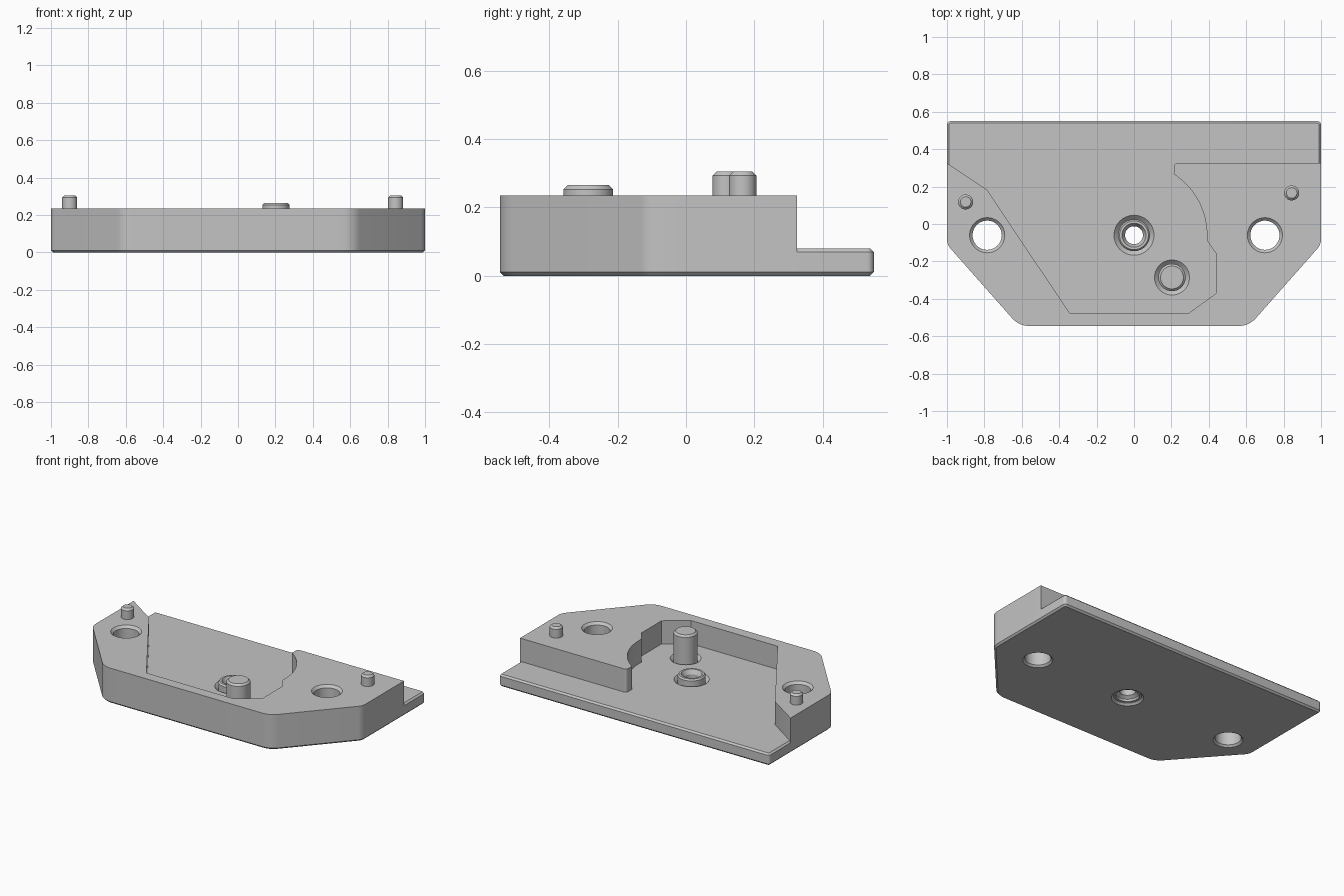
import bpy, bmesh, math
from mathutils import Vector

if "Cube" in bpy.data.objects:
    bpy.data.objects.remove(bpy.data.objects["Cube"])

GREY = (0.55, 0.55, 0.55, 1)
metal = bpy.data.materials.new("plain grey")
metal.use_nodes = True
metal.diffuse_color = GREY
metal.node_tree.nodes["Principled BSDF"].inputs["Base Color"].default_value = GREY

FLOOR, TOP, CH = 0.08, 0.235, 0.011


def make_object(name, bm):
    bmesh.ops.recalc_face_normals(bm, faces=bm.faces)
    mesh = bpy.data.meshes.new(name)
    bm.to_mesh(mesh)
    bm.free()
    mesh.materials.append(metal)
    ob = bpy.data.objects.new(name, mesh)
    bpy.context.collection.objects.link(ob)
    return ob


def rounded(corners):
    """Outline from (x, y, radius) corners, each rounded by its radius."""
    out = []
    n = len(corners)
    for i, (x, y, r) in enumerate(corners):
        p = Vector((x, y))
        if r == 0:
            out.append(p)
            continue
        a = (Vector(corners[i - 1][:2]) - p).normalized()
        b = (Vector(corners[(i + 1) % n][:2]) - p).normalized()
        half = a.angle(b) / 2
        centre = p + (a + b).normalized() * r / math.sin(half)
        start = p + a * r / math.tan(half) - centre
        end = p + b * r / math.tan(half) - centre
        sweep = math.atan2(start.x * end.y - start.y * end.x, start.dot(end))
        for k in range(9):
            t = sweep * k / 8
            c, s = math.cos(t), math.sin(t)
            out.append(centre + Vector((start.x * c - start.y * s, start.x * s + start.y * c)))
    return out


def inset(points, d):
    """Shrink a counter-clockwise outline by d."""
    out = []
    for i, p in enumerate(points):
        a = (p - points[i - 1]).normalized()
        b = (points[(i + 1) % len(points)] - p).normalized()
        na, nb = Vector((-a.y, a.x)), Vector((-b.y, b.x))
        out.append(p + (na + nb) * d / (1 + na.dot(nb)))
    return out


def loft(name, layers):
    """Closed solid through (outline, z) layers."""
    bm = bmesh.new()
    rings = [[bm.verts.new((p.x, p.y, z)) for p in pts] for pts, z in layers]
    for lo, hi in zip(rings, rings[1:]):
        for i in range(len(lo)):
            bm.faces.new((lo[i - 1], lo[i], hi[i], hi[i - 1]))
    bm.faces.new(rings[0][::-1])
    bm.faces.new(rings[-1])
    return make_object(name, bm)


def circle(x, y, r):
    return [Vector((x + r * math.cos(k * math.tau / 48), y + r * math.sin(k * math.tau / 48)))
            for k in range(48)]


def lathe(name, x, y, profile):
    """Round solid through (radius, z) steps."""
    return loft(name, [(circle(x, y, r), z) for r, z in profile])


def boolean(target, tool, operation):
    mod = target.modifiers.new("bool", 'BOOLEAN')
    mod.operation, mod.solver, mod.object = operation, 'EXACT', tool
    bpy.context.view_layer.objects.active = target
    bpy.ops.object.modifier_apply(modifier=mod.name)
    bpy.data.objects.remove(tool)


# Base plate with chamfered rims
front_edge = [(-1, -0.11, 0.08), (-0.615, -0.545, 0.12), (0.615, -0.545, 0.12), (1, -0.11, 0.08)]
outline = rounded(front_edge + [(1, 0.55, 0.02), (-1, 0.55, 0.02)])
small = inset(outline, CH)
body = loft("base_body", [(small, 0), (outline, CH), (outline, FLOOR - CH), (small, FLOOR)])

# Raised wall around the open pocket
arc = []
for k in range(17):
    a = math.radians(-4 + (57 + 4) * k / 16)
    arc.append((0.39 * math.cos(a), -0.06 + 0.39 * math.sin(a), 0))
pocket = [(-1, 0.325, 0), (-0.786, 0.183, 0), (-0.345, -0.475, 0), (0.295, -0.475, 0),
          (0.44, -0.37, 0), (0.44, -0.16, 0)]
wall_corners = front_edge + [(1, 0.325, 0), (0.214, 0.325, 0.018)] + arc[::-1] + pocket[::-1]
wall = rounded(wall_corners)
boolean(body, loft("wall", [(wall, FLOOR - CH), (wall, TOP)]), 'UNION')

# Countersunk through holes
for x in (-0.785, 0.7):
    boolean(body, lathe("hole", x, -0.06, [(0.1, -0.01), (0.078, 0.012), (0.078, TOP - 0.016),
                                           (0.104, TOP + 0.01)]), 'DIFFERENCE')
boolean(body, lathe("centre_hole", 0, -0.06, [(0.107, -0.01), (0.085, 0.012), (0.085, FLOOR - 0.022),
                                              (0.117, FLOOR + 0.01)]), 'DIFFERENCE')
boolean(body, lathe("pin_recess", 0.203, -0.286, [(0.073, FLOOR - 0.02), (0.104, FLOOR + 0.01)]),
        'DIFFERENCE')

# Centre bushing
bushing = lathe("centre_bushing", 0, -0.06, [(0.085, 0.015), (0.085, 0.108), (0.077, 0.118)])
boolean(bushing, lathe("bore", 0, -0.06, [(0.07, 0.01), (0.07, 0.03), (0.048, 0.045), (0.048, 0.09),
                                          (0.068, 0.125)]), 'DIFFERENCE')

# Locating pins
pins = [("large_pin", 0.203, -0.286, 0.073, 0.05, 0.265),
        ("right_small_pin", -0.9, 0.118, 0.04, 0.2, 0.305),
        ("left_small_pin", 0.843, 0.166, 0.04, 0.2, 0.305)]
parts = [body, bushing]
for name, x, y, r, low, high in pins:
    parts.append(lathe(name, x, y, [(r, low), (r, high - 0.012), (r - 0.012, high)]))

# Smooth curved sides, keep edges crisp
for ob in parts:
    bpy.ops.object.select_all(action='DESELECT')
    ob.select_set(True)
    bpy.context.view_layer.objects.active = ob
    bpy.ops.object.shade_smooth_by_angle(angle=math.radians(25))
